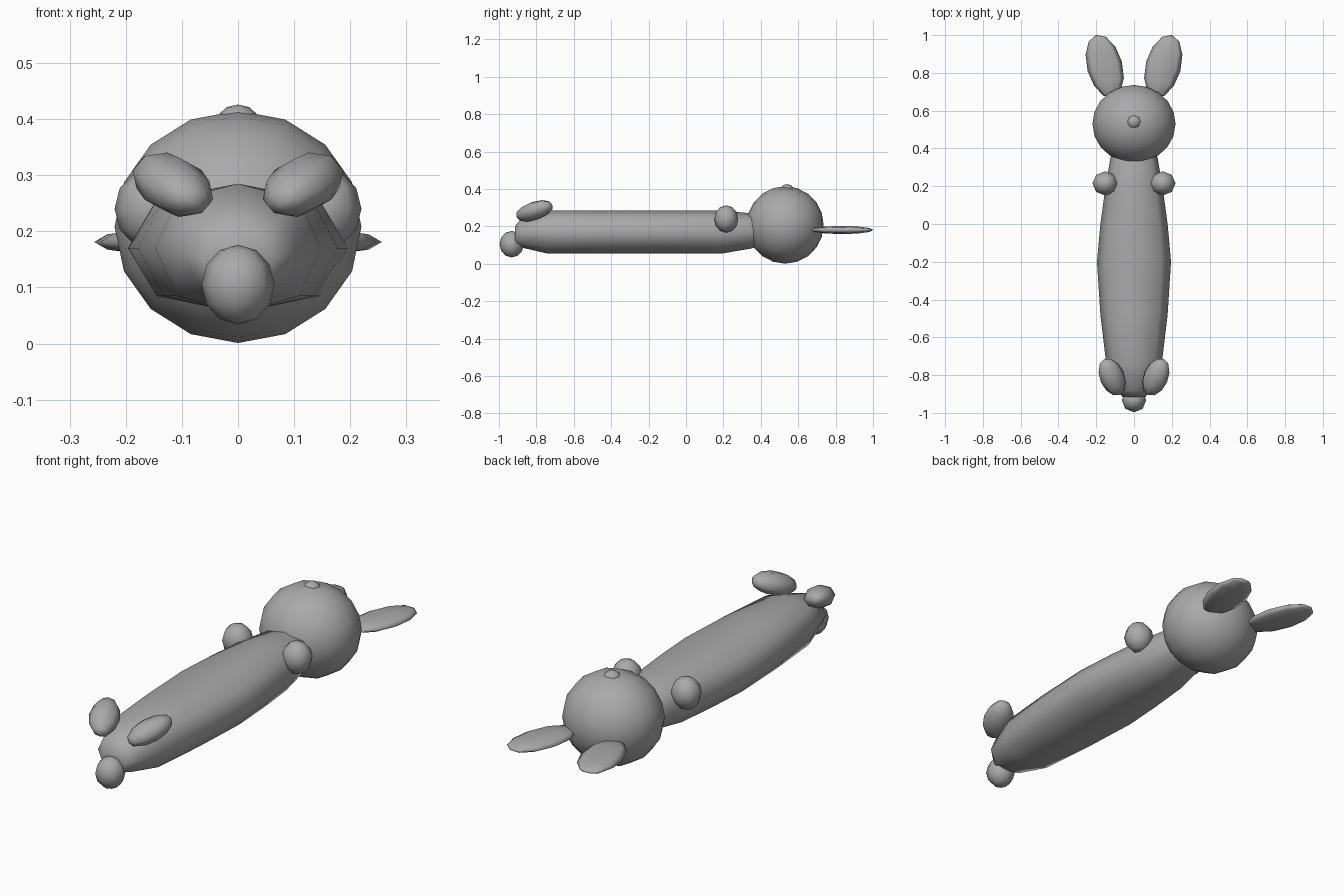
import bpy, bmesh, math
from mathutils import Vector, Matrix

cube = bpy.data.objects.get("Cube")
if cube:
    bpy.data.objects.remove(cube, do_unlink=True)

grey = bpy.data.materials.new("plush grey")
grey.use_nodes = True
grey.diffuse_color = (0.4, 0.4, 0.4, 1)
grey.node_tree.nodes["Principled BSDF"].inputs["Base Color"].default_value = grey.diffuse_color


def finish(name, bm):
    """Turn a bmesh into a smooth shaded object."""
    bmesh.ops.recalc_face_normals(bm, faces=bm.faces)
    for face in bm.faces:
        face.smooth = True
    mesh = bpy.data.meshes.new(name)
    bm.to_mesh(mesh)
    bm.free()
    mesh.materials.append(grey)
    obj = bpy.data.objects.new(name, mesh)
    bpy.context.collection.objects.link(obj)
    return obj


def ball(name, centre, radii, long_axis=(0, 0, 1), flat_axis=(0, 1, 0), segments=8, rings=6):
    """Ellipsoid; radii run across, along the flat axis and along the long axis."""
    z = Vector(long_axis).normalized()
    y = Vector(flat_axis)
    y = (y - z * y.dot(z)).normalized()
    x = y.cross(z)
    turn = Matrix((x, y, z)).transposed().to_4x4()
    bm = bmesh.new()
    bmesh.ops.create_uvsphere(bm, u_segments=segments, v_segments=rings, radius=1)
    bm.transform(Matrix.Translation(centre) @ turn @ Matrix.Diagonal((*radii, 1)))
    return finish(name, bm)


# Long body: eight-sided rings of (y, half width, half height, centre z)
profile = [(-0.915, 0.06, 0.05, 0.15), (-0.88, 0.10, 0.078, 0.165),
           (-0.74, 0.147, 0.115, 0.17), (-0.48, 0.178, 0.115, 0.17),
           (-0.2, 0.196, 0.115, 0.17), (0.0, 0.178, 0.115, 0.17),
           (0.19, 0.152, 0.115, 0.17), (0.35, 0.125, 0.094, 0.176),
           (0.42, 0.09, 0.07, 0.176)]
bm = bmesh.new()
loops = []
for y, w, h, zc in profile:
    loop = []
    for i in range(8):
        a = i * math.pi / 4
        bulge = 1.05 if i % 2 else 1
        loop.append(bm.verts.new((w * bulge * math.cos(a), y, zc + h * bulge * math.sin(a))))
    loops.append(loop)
for a, b in zip(loops, loops[1:]):
    for i in range(8):
        j = (i + 1) % 8
        bm.faces.new((a[i], a[j], b[j], b[i]))
bm.faces.new(loops[0])
bm.faces.new(loops[-1])
finish("body", bm)

# Head, with its face turned upwards, and nose
ball("head", (0, 0.53, 0.208), (0.22, 0.207, 0.206), (0, 1, 0), (0, 0, 1), 16, 10)
ball("nose", (0, 0.54, 0.39), (0.04, 0.04, 0.036))

# Round tail
ball("tail", (0, -0.932, 0.105), (0.065, 0.065, 0.071))

# Paired limbs and ears
for side, s in (("left", 1), ("right", -1)):
    ball(side + "_arm", (s * 0.152, 0.215, 0.24), (0.068, 0.064, 0.073))
    ball(side + "_foot", (s * 0.116, -0.81, 0.283), (0.066, 0.05, 0.109),
         (s * 0.38, 0.85, 0.3), (-s * 0.3, -0.3, 0.9))
    ball(side + "_ear", (s * 0.155, 0.835, 0.181), (0.094, 0.022, 0.172),
         (s * 0.26, 0.95, 0), (0, 0, 1))
